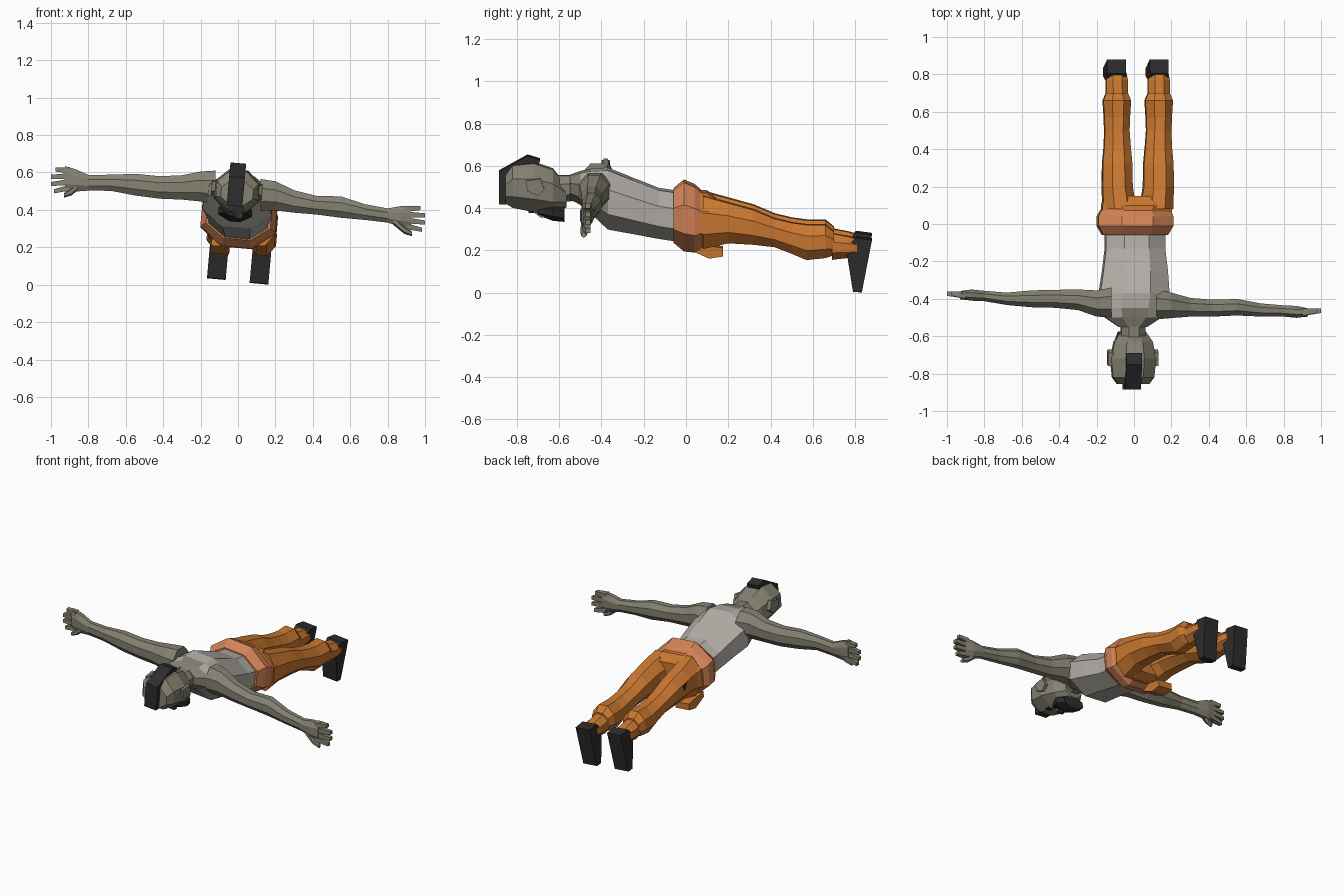
import bpy, bmesh, math

if "Cube" in bpy.data.objects:
    bpy.data.objects.remove(bpy.data.objects["Cube"], do_unlink=True)

ROLL = 0.09  # body leans slightly towards its left side


def material(name, rgb):
    m = bpy.data.materials.new(name)
    m.use_nodes = True
    m.diffuse_color = (*rgb, 1)
    m.node_tree.nodes["Principled BSDF"].inputs["Base Color"].default_value = (*rgb, 1)
    return m


skin = material("grey green skin", (0.235, 0.225, 0.17))
shirt_grey = material("light grey cloth", (0.45, 0.425, 0.39))
orange = material("orange cloth", (0.60, 0.19, 0.03))
salmon = material("pale orange cloth", (0.65, 0.23, 0.095))
black = material("black", (0.026, 0.026, 0.027))


def finish(name, bm, mats):
    bmesh.ops.recalc_face_normals(bm, faces=bm.faces)
    me = bpy.data.meshes.new(name)
    bm.to_mesh(me)
    bm.free()
    ob = bpy.data.objects.new(name, me)
    for m in mats:
        me.materials.append(m)
    bpy.context.collection.objects.link(ob)
    return ob


def loft(name, axis, rings, mats, n=8, rule=None):
    """Skin flat-sided rings (position, centre a, centre z, half width, half height)."""
    bm = bmesh.new()
    loops = []
    k = 1 / math.cos(math.pi / n)
    for t, ca, cz, ra, rz in rings:
        loop = []
        for j in range(n):
            a = 2 * math.pi * (j + 0.5) / n
            da, dz = ra * k * math.cos(a), rz * k * math.sin(a)
            if axis == 'y':
                co = (ca + da + ROLL * dz, t, cz + dz - ROLL * da)
            else:
                co = (t, ca + da, cz + dz)
            loop.append(bm.verts.new(co))
        loops.append(loop)
    for i in range(len(loops) - 1):
        for j in range(n):
            a, b = loops[i], loops[i + 1]
            f = bm.faces.new((a[j], a[(j + 1) % n], b[(j + 1) % n], b[j]))
            if rule:
                f.material_index = rule(i, j)
    bm.faces.new(loops[0])
    bm.faces.new(loops[-1])
    return finish(name, bm, mats)


def prism(name, profile, cx, half, mat, dz=0.0, pivot=0.25):
    """Extrude a (y, z) profile sideways, following the body's lean."""
    bm = bmesh.new()
    sides = []
    for s in (-half, half):
        sides.append([bm.verts.new((cx + s + ROLL * (z - pivot), y, z + dz - ROLL * s))
                      for y, z in profile])
    n = len(profile)
    for j in range(n):
        bm.faces.new((sides[0][j], sides[0][(j + 1) % n], sides[1][(j + 1) % n], sides[1][j]))
    bm.faces.new(sides[0])
    bm.faces.new(sides[1])
    return finish(name, bm, [mat])


# Torso: tank top with straps on the diagonal faces, bare shoulders
def tank_top(i, j):
    return int(i >= 3 or (i >= 1 and j % 2 == 0) or (i == 2 and j in (1, 5)))


loft("torso", 'y', [
    (-0.55, -0.005, 0.50, 0.075, 0.055), (-0.50, -0.005, 0.495, 0.15, 0.075),
    (-0.45, -0.005, 0.48, 0.175, 0.10), (-0.37, 0.0, 0.445, 0.185, 0.14),
    (-0.25, 0.005, 0.41, 0.172, 0.127), (-0.13, 0.005, 0.375, 0.158, 0.115),
    (-0.03, 0.005, 0.36, 0.16, 0.115)], [skin, shirt_grey], rule=tank_top)

# Neck and head, face down
loft("neck", 'y', [(-0.47, -0.005, 0.50, 0.085, 0.07), (-0.54, -0.005, 0.495, 0.065, 0.06),
                   (-0.64, -0.005, 0.49, 0.065, 0.065)], [skin])
loft("head", 'y', [
    (-0.855, -0.005, 0.49, 0.085, 0.065), (-0.82, -0.005, 0.505, 0.11, 0.10),
    (-0.72, -0.005, 0.50, 0.12, 0.115), (-0.63, -0.005, 0.48, 0.102, 0.105),
    (-0.565, -0.005, 0.455, 0.06, 0.05)], [skin])
prism("nose", [(-0.745, 0.40), (-0.685, 0.355), (-0.665, 0.36), (-0.66, 0.40)], -0.005, 0.02, skin)
for side, s in (("left", 1), ("right", -1)):
    prism(side + "_ear", [(-0.76, 0.54), (-0.69, 0.55), (-0.67, 0.50), (-0.70, 0.47), (-0.75, 0.49)],
          -0.03 + 0.12 * s, 0.015, skin, dz=-0.01 * s)
    prism(side + "_eye", [(-0.745, 0.388), (-0.745, 0.381), (-0.72, 0.381), (-0.72, 0.388)],
          -0.015 + 0.045 * s, 0.018, black, dz=-0.004 * s)

# Black strip of hair and the beard
prism("hair_strip", [(-0.885, 0.42), (-0.885, 0.575), (-0.75, 0.65), (-0.69, 0.632),
                     (-0.70, 0.595), (-0.75, 0.60), (-0.84, 0.55), (-0.84, 0.42)],
      0.0, 0.042, black, pivot=0.63)
loft("beard", 'y', [(-0.70, -0.015, 0.39, 0.06, 0.022), (-0.63, -0.015, 0.388, 0.09, 0.045),
                    (-0.575, -0.015, 0.375, 0.07, 0.038)], [black])

# Arms, hands and fingers
arms = {
    "left": [(0.12, -0.43, 0.48, 0.08, 0.085), (0.20, -0.435, 0.475, 0.068, 0.078),
             (0.30, -0.445, 0.445, 0.05, 0.06), (0.42, -0.45, 0.425, 0.045, 0.05),
             (0.55, -0.445, 0.415, 0.044, 0.057), (0.68, -0.46, 0.388, 0.035, 0.042),
             (0.80, -0.465, 0.37, 0.03, 0.038), (0.87, -0.47, 0.365, 0.032, 0.055),
             (0.925, -0.472, 0.36, 0.022, 0.062)],
    "right": [(-0.12, -0.42, 0.52, 0.08, 0.09), (-0.20, -0.425, 0.525, 0.07, 0.08),
              (-0.30, -0.405, 0.52, 0.055, 0.065), (-0.42, -0.40, 0.52, 0.048, 0.06),
              (-0.55, -0.40, 0.535, 0.045, 0.058), (-0.68, -0.40, 0.545, 0.033, 0.043),
              (-0.80, -0.385, 0.545, 0.028, 0.042), (-0.87, -0.38, 0.558, 0.03, 0.06),
              (-0.925, -0.38, 0.566, 0.022, 0.068)],
}
for side, s in (("left", 1), ("right", -1)):
    rings = arms[side]
    loft(side + "_arm", 'x', rings, [skin])
    _, cy, cz, _, _ = rings[-1]
    for i, reach in enumerate((0.975, 1.0, 1.0, 0.985)):
        off = 0.046 - 0.031 * i
        loft(f"{side}_finger_{i + 1}", 'x', [
            (s * 0.90, cy, cz + off, 0.02, 0.016),
            (s * reach, cy + 0.008, cz + off * 1.25 - 0.008, 0.012, 0.011)], [skin], n=4)
    loft(side + "_thumb", 'x', [
        (s * 0.83, cy, cz - 0.015, 0.022, 0.022), (s * 0.89, cy - 0.01, cz - 0.068, 0.017, 0.018),
        (s * 0.93, cy - 0.012, cz - 0.088, 0.011, 0.011)], [skin], n=6)

# Waistband and hips
loft("waistband", 'y', [
    (-0.06, 0.005, 0.365, 0.172, 0.122), (-0.01, 0.005, 0.365, 0.20, 0.163),
    (0.04, 0.005, 0.352, 0.20, 0.155), (0.075, 0.008, 0.347, 0.185, 0.13)], [salmon])
loft("hips", 'y', [(0.03, 0.01, 0.352, 0.185, 0.13), (0.10, 0.015, 0.347, 0.187, 0.13),
                   (0.15, 0.018, 0.34, 0.178, 0.095)], [orange])

# Trouser legs, cuffs and boots: (y, offset from midline, z, half width, half height)
leg = [(0.08, 0.098, 0.345, 0.088, 0.125), (0.20, 0.11, 0.342, 0.08, 0.095),
       (0.32, 0.11, 0.322, 0.079, 0.082), (0.42, 0.11, 0.295, 0.07, 0.067),
       (0.50, 0.112, 0.27, 0.066, 0.073), (0.57, 0.112, 0.25, 0.068, 0.083),
       (0.66, 0.112, 0.255, 0.074, 0.078), (0.70, 0.112, 0.245, 0.058, 0.055)]
cuff = [(0.69, 0.112, 0.23, 0.058, 0.062), (0.77, 0.112, 0.227, 0.058, 0.05),
        (0.81, 0.112, 0.225, 0.05, 0.04)]
boot = [(0.805, 0.263), (0.88, 0.253), (0.832, 0.005), (0.79, 0.008), (0.757, 0.215)]
for side, s in (("left", 1), ("right", -1)):
    for name, rings in (("_trouser_leg", leg), ("_cuff", cuff)):
        loft(side + name, 'y', [(y, 0.02 + s * o, z - 0.011 * s, w, h) for y, o, z, w, h in rings], [orange])
    prism(side + "_boot", boot, 0.02 + s * 0.114, 0.05, black, dz=0.0125 * (1 - s))

# Loose pocket flap under the right thigh, and the torn hole on its outer side
prism("pocket_flap", [(0.02, 0.24), (0.02, 0.205), (0.11, 0.165), (0.175, 0.175), (0.175, 0.215)],
      -0.09, 0.05, orange)
prism("trouser_hole", [(0.23, 0.385), (0.275, 0.38), (0.255, 0.345)], -0.178, 0.0045, black)
